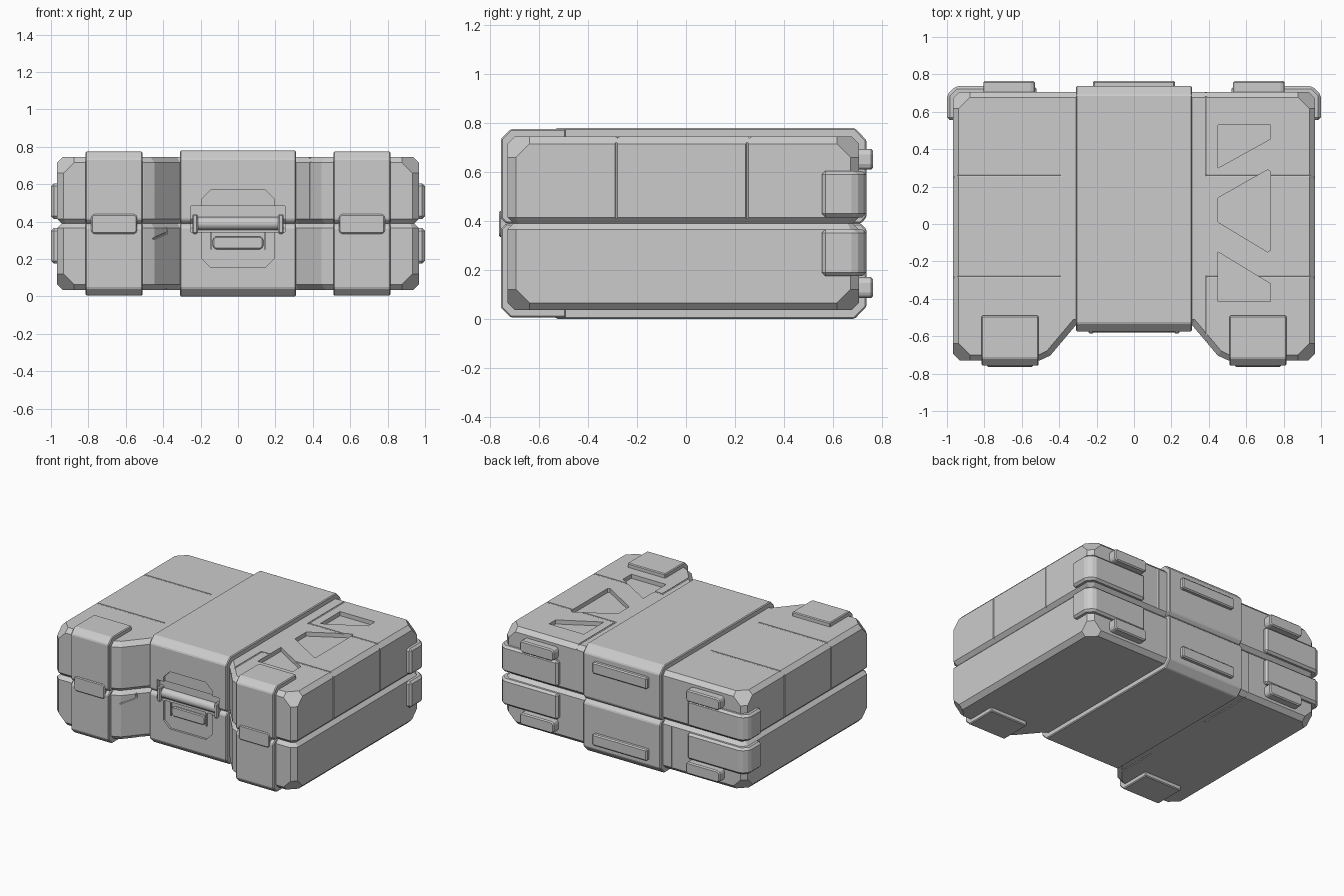
import bpy, bmesh
from mathutils import Vector, Matrix

if "Cube" in bpy.data.objects:
    bpy.data.objects.remove(bpy.data.objects["Cube"])

MID = 0.39  # parting height between lid and base


def finish(bm, name, lower=False, left=False):
    """Flip the part into its half / side and make an object of it."""
    for v in bm.verts:
        if lower:
            v.co.z = 2 * MID - v.co.z
        if left:
            v.co.x = -v.co.x
    bmesh.ops.recalc_face_normals(bm, faces=bm.faces)
    me = bpy.data.meshes.new(name)
    bm.to_mesh(me)
    bm.free()
    ob = bpy.data.objects.new(name, me)
    bpy.context.collection.objects.link(ob)
    return ob


def prism(bm, pts, axis, lo, hi):
    """Extrude a 2D profile along an axis (x: pts=yz, y: pts=xz, z: pts=xy)."""
    def co(p, t):
        return {'x': (t, p[0], p[1]), 'y': (p[0], t, p[1]), 'z': (p[0], p[1], t)}[axis]
    a = [bm.verts.new(co(p, lo)) for p in pts]
    b = [bm.verts.new(co(p, hi)) for p in pts]
    n = len(pts)
    faces = [bm.faces.new(a), bm.faces.new(b[::-1])]
    faces += [bm.faces.new((a[i], b[i], b[(i + 1) % n], a[(i + 1) % n])) for i in range(n)]
    bmesh.ops.recalc_face_normals(bm, faces=faces)


def bevel(bm, edges, off):
    bmesh.ops.bevel(bm, geom=edges, offset=off, segments=1, affect='EDGES', profile=0.5)


def part(name, pts, axis, lo, hi, bev=0.0, lower=False, left=False):
    bm = bmesh.new()
    prism(bm, pts, axis, lo, hi)
    if bev:
        bevel(bm, bm.edges[:], bev)
    return finish(bm, name, lower, left)


def rect(x0, x1, z0, z1, c=0.0):
    if not c:
        return [(x0, z0), (x1, z0), (x1, z1), (x0, z1)]
    return [(x0 + c, z0), (x1 - c, z0), (x1, z0 + c), (x1, z1 - c),
            (x1 - c, z1), (x0 + c, z1), (x0, z1 - c), (x0, z0 + c)]


def groove(bm, pts):
    """Thin panel-line cutter along a 3D polyline."""
    for p, q in zip(pts, pts[1:]):
        p, q = Vector(p), Vector(q)
        d = q - p
        m = Matrix.Translation((p + q) / 2) @ d.to_track_quat('Z', 'Y').to_matrix().to_4x4()
        bmesh.ops.create_cone(bm, cap_ends=True, segments=6, radius1=0.006, radius2=0.006,
                              depth=d.length + 0.008, matrix=m)


def cut(ob, cutter):
    """Apply a boolean difference and delete the cutter."""
    cutter.hide_render = True
    m = ob.modifiers.new("cut", 'BOOLEAN')
    m.object, m.operation, m.solver, m.use_self = cutter, 'DIFFERENCE', 'EXACT', True
    dg = bpy.context.evaluated_depsgraph_get()
    me = bpy.data.meshes.new_from_object(ob.evaluated_get(dg))
    ob.modifiers.clear()
    ob.data = me
    bpy.data.objects.remove(cutter)


# plan outline of the shell, with the front bay for the handle
right = [(0.31, -0.54), (0.47, -0.73), (0.967, -0.73), (0.967, 0.707)]
outline = right + [(-x, y) for x, y in reversed(right)]
pockets = [[(0.45, 0.53), (0.73, 0.53), (0.73, 0.455), (0.45, 0.30)],
           [(0.45, 0.14), (0.715, 0.29), (0.73, 0.28), (0.73, -0.14), (0.715, -0.15), (0.45, 0.01)],
           [(0.45, -0.15), (0.73, -0.32), (0.73, -0.415), (0.45, -0.415)]]


def shell(name, lower):
    bm = bmesh.new()
    prism(bm, outline, 'z', MID, 0.745)
    bevel(bm, [e for e in bm.edges if abs(e.verts[0].co.z - e.verts[1].co.z) > 0.1
               and abs(e.verts[0].co.x) > 0.4], 0.035)
    for z, off in ((0.745, 0.03), (MID, 0.025)):
        bevel(bm, [e for e in bm.edges if all(abs(v.co.z - z) < 1e-4 for v in e.verts)], off)
    # slanted corner cuts
    for sx in (1, -1):
        for sy, y in ((-1, -0.73), (1, 0.707)):
            n = Vector((sx, sy, 1)).normalized()
            p = Vector((sx * 0.967, y, 0.745)) - n * 0.12 / 3 ** 0.5
            bmesh.ops.bisect_plane(bm, geom=bm.verts[:] + bm.edges[:] + bm.faces[:],
                                   plane_co=p, plane_no=n, clear_outer=True)
            bmesh.ops.holes_fill(bm, edges=[e for e in bm.edges if e.is_boundary], sides=0)
    ob = finish(bm, name, lower)
    # triangular pockets and panel lines
    for left in (False, True):
        c = bmesh.new()
        for pts in pockets:
            prism(c, pts, 'z', 0.715, 0.8)
        cut(ob, finish(c, "pocket_cutter", lower, left))
        c = bmesh.new()
        t, s = 0.745, 0.967
        groove(c, [(s, 0.26, t), (0.385, 0.26, t), (0.385, 0.707, t), (0.385, 0.707, MID + .03)])
        groove(c, [(s, -0.28, t), (0.385, -0.28, t), (0.385, -0.62, t)])
        if not lower:
            groove(c, [(0.385, -0.629, t), (0.385, -0.629, MID + .03)])
            for y in (-0.285, 0.25):
                groove(c, [(s, y, t), (s, y, MID + .02)])
        else:  # lower lines are given mirrored in height
            f = 2 * MID
            groove(c, [(0.38, -0.623, f - .37), (0.38, -0.623, f - .34), (0.47, -0.73, f - .30),
                       (0.49, -0.73, f - .29), (0.49, -0.73, f - .05)])
            groove(c, [(s, -.475, f - .04), (s, -.475, f - .22), (s, -.36, f - .335),
                       (s, -.285, f - .335), (s, -.285, f - .375)])
            groove(c, [(s, .44, f - .04), (s, .44, f - .22), (s, .325, f - .335),
                       (s, .25, f - .335), (s, .25, f - .375)])
            groove(c, [(s, -.36, f - .045), (s, -.33, f - .1), (s, .315, f - .1), (s, .35, f - .045)])
        cut(ob, finish(c, "panel_line_cutter", lower, left))
    return ob


shell("lid_shell", False)
shell("base_shell", True)

# profiles (side view) of centre band and front straps, upper half
band_profile = [(-0.555, MID), (-0.575, MID + .02), (-0.575, 0.735), (-0.53, 0.78),
                (0.69, 0.78), (0.738, 0.73), (0.738, MID + .025), (0.715, MID)]
strap_profile = [(-0.60, MID), (-0.735, MID), (-0.757, MID + .022), (-0.757, 0.735),
                 (-0.717, 0.775), (-0.49, 0.775), (-0.49, 0.70), (-0.60, 0.70)]
guard_plan = [(0.52, 0.62), (0.52, 0.737), (0.955, 0.737), (1.0, 0.692), (1.0, 0.555), (0.90, 0.555)]

for half, lower in (("upper", False), ("lower", True)):
    band = part(half + "_centre_band", band_profile, 'x', -0.31, 0.31, 0.006, lower)
    # handle recess in the centre band
    oct_z = (0.155, 0.57)
    cut(band, part("recess_cutter", rect(-0.195, 0.195, *oct_z, 0.05), 'y', -0.7, -0.56))
    cut(band, part("slot_cutter", rect(-0.25, 0.25, 0.345, 0.485), 'y', -0.7, -0.49))
    # rear bumper of the centre band
    part(half + "_rear_centre_foot", rect(-0.22, 0.22, 0.61, 0.692), 'y', 0.72, 0.765, 0.008, lower)
    for side, left in (("right", False), ("left", True)):
        tag = half + "_" + side
        part(tag + "_front_strap", strap_profile, 'x', 0.51, 0.815, 0.006, lower, left)
        part(tag + "_rear_corner_guard", guard_plan, 'z', 0.415, 0.605, 0.015, lower, left)
        part(tag + "_rear_foot", rect(0.53, 0.805, 0.61, 0.695, 0.015), 'y', 0.69, 0.765, 0.008,
             lower, left)

for side, left in (("right", False), ("left", True)):
    # latches and handle end brackets
    part(side + "_latch", rect(0.54, 0.785, 0.335, 0.44, 0.012), 'y', -0.765, -0.70, 0.006, False, left)
    part(side + "_handle_bracket", rect(0.215, 0.243, 0.335, 0.44), 'y', -0.585, -0.485, 0.006,
         False, left)
    part(side + "_clasp_rail", rect(0.138, 0.148, 0.25, 0.345), 'y', -0.572, -0.55, 0, False, left)

# handle grip
bm = bmesh.new()
bmesh.ops.create_cone(bm, cap_ends=True, segments=20, radius1=0.034, radius2=0.034, depth=0.44,
                      matrix=Matrix.Translation((0, -0.545, 0.39)) @ Matrix.Rotation(1.5707963, 4, 'Y'))
grip = finish(bm, "handle_grip")
bpy.ops.object.select_all(action='DESELECT')
grip.select_set(True)
bpy.context.view_layer.objects.active = grip
bpy.ops.object.shade_smooth_by_angle(angle=0.6)

# clasp plate below the grip
part("clasp_plate", rect(-0.135, 0.135, 0.252, 0.322, 0.015), 'y', -0.575, -0.54, 0.006)
